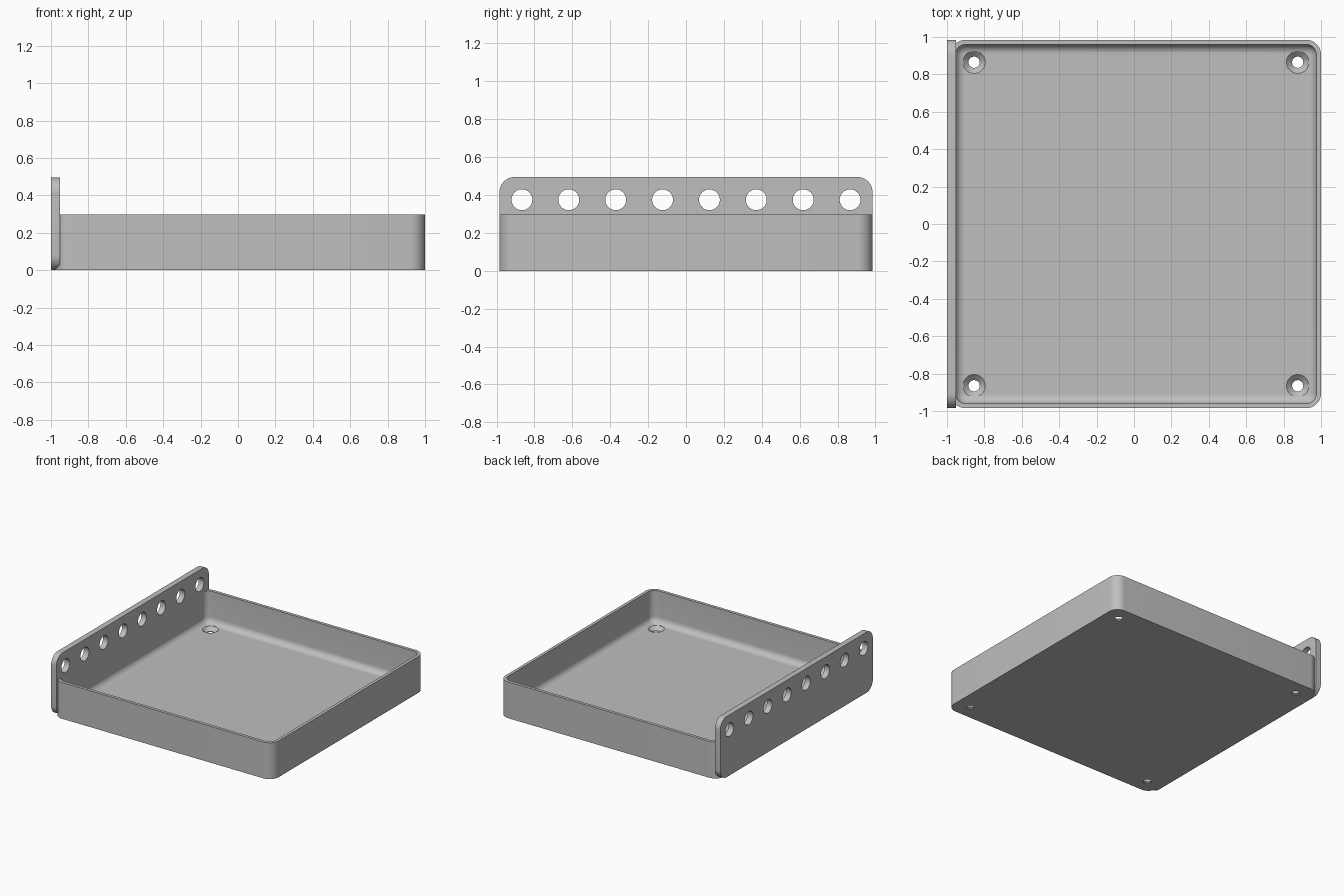
import bpy, bmesh, math
from mathutils import Vector, Matrix

cube = bpy.data.objects.get("Cube")
if cube:
    bpy.data.objects.remove(cube, do_unlink=True)

grey = bpy.data.materials.new("plain grey")
grey.use_nodes = True
COLOUR = (0.52, 0.52, 0.52, 1)
grey.diffuse_color = COLOUR
grey.node_tree.nodes["Principled BSDF"].inputs["Base Color"].default_value = COLOUR


def rounded_rect(half_a, half_b, radius, steps=10):
    """Outline of a rounded rectangle as 2D points, anticlockwise."""
    points = []
    for corner, (sa, sb) in enumerate([(1, 1), (-1, 1), (-1, -1), (1, -1)]):
        for i in range(steps + 1):
            t = math.pi / 2 * (corner + i / steps)
            points.append((sa * (half_a - radius) + radius * math.cos(t),
                           sb * (half_b - radius) + radius * math.sin(t)))
    return points


def loft(name, rings):
    """Skin a stack of equal rings and close both ends."""
    bm = bmesh.new()
    loops = [[bm.verts.new(p) for p in ring] for ring in rings]
    for low, high in zip(loops, loops[1:]):
        for i in range(len(low)):
            j = (i + 1) % len(low)
            bm.faces.new((low[i], low[j], high[j], high[i]))
    bm.faces.new(loops[0][::-1])
    bm.faces.new(loops[-1])
    bmesh.ops.recalc_face_normals(bm, faces=bm.faces)
    mesh = bpy.data.meshes.new(name)
    bm.to_mesh(mesh)
    bm.free()
    mesh.materials.append(grey)
    obj = bpy.data.objects.new(name, mesh)
    bpy.context.collection.objects.link(obj)
    return obj


def circle(radius, z, centre=(0, 0), count=40):
    return [Vector((centre[0] + radius * math.cos(2 * math.pi * i / count),
                    centre[1] + radius * math.sin(2 * math.pi * i / count), z))
            for i in range(count)]


def drill(obj, cutters):
    """Cut each cutter out of the part, then remove it."""
    bpy.ops.object.select_all(action="DESELECT")
    bpy.context.view_layer.objects.active = obj
    obj.select_set(True)
    for cutter in cutters:
        cutter.hide_render = True
        mod = obj.modifiers.new("hole", "BOOLEAN")
        mod.operation, mod.solver, mod.object = "DIFFERENCE", "EXACT", cutter
        bpy.ops.object.modifier_apply(modifier=mod.name)
        bpy.data.objects.remove(cutter, do_unlink=True)
    bpy.ops.object.shade_smooth_by_angle(angle=math.radians(30))


# Tray: thin walls, rounded corners, filleted floor
CX, HX, HY, HEIGHT, CORNER = 0.01, 0.99, 0.985, 0.297, 0.08
WALL, FLOOR, FILLET = 0.025, 0.035, 0.05


def tray_ring(inset, z):
    return [Vector((CX + x, y, z)) for x, y in
            rounded_rect(HX - inset, HY - inset, CORNER - inset)]


rings = [tray_ring(0, 0), tray_ring(0, HEIGHT), tray_ring(WALL, HEIGHT)]
for i in range(9):
    t = math.pi / 2 * i / 8
    rings.append(tray_ring(WALL + FILLET * (1 - math.cos(t)),
                           FLOOR + FILLET * (1 - math.sin(t))))
tray = loft("tray", rings)

# Countersunk screw holes in the floor corners
screw_cutters = []
for sx in (-1, 1):
    for sy in (-1, 1):
        spot = (CX + sx * 0.865, sy * 0.865)
        profile = [(0.03, -0.05), (0.03, 0.006), (0.06, FLOOR), (0.06, 0.15)]
        screw_cutters.append(loft("screw_cutter", [circle(r, z, spot) for r, z in profile]))
drill(tray, screw_cutters)

# Upright mounting plate along the right side
PLATE_H = 0.495
plate = loft("mounting_plate", [
    [Vector((x, y, z + PLATE_H / 2)) for y, z in rounded_rect(HY, PLATE_H / 2, CORNER)]
    for x in (-1, -0.953)])

# Row of eight round holes above the tray rim
turn = Matrix.Rotation(math.pi / 2, 4, "Y")
hole_cutters = []
for i in range(8):
    shift = Vector((-0.975, (i - 3.5) * 0.2475, 0.375))
    hole_cutters.append(loft("hole_cutter", [
        [turn @ p + shift for p in circle(0.055, z)] for z in (-0.1, 0.1)]))
drill(plate, hole_cutters)
